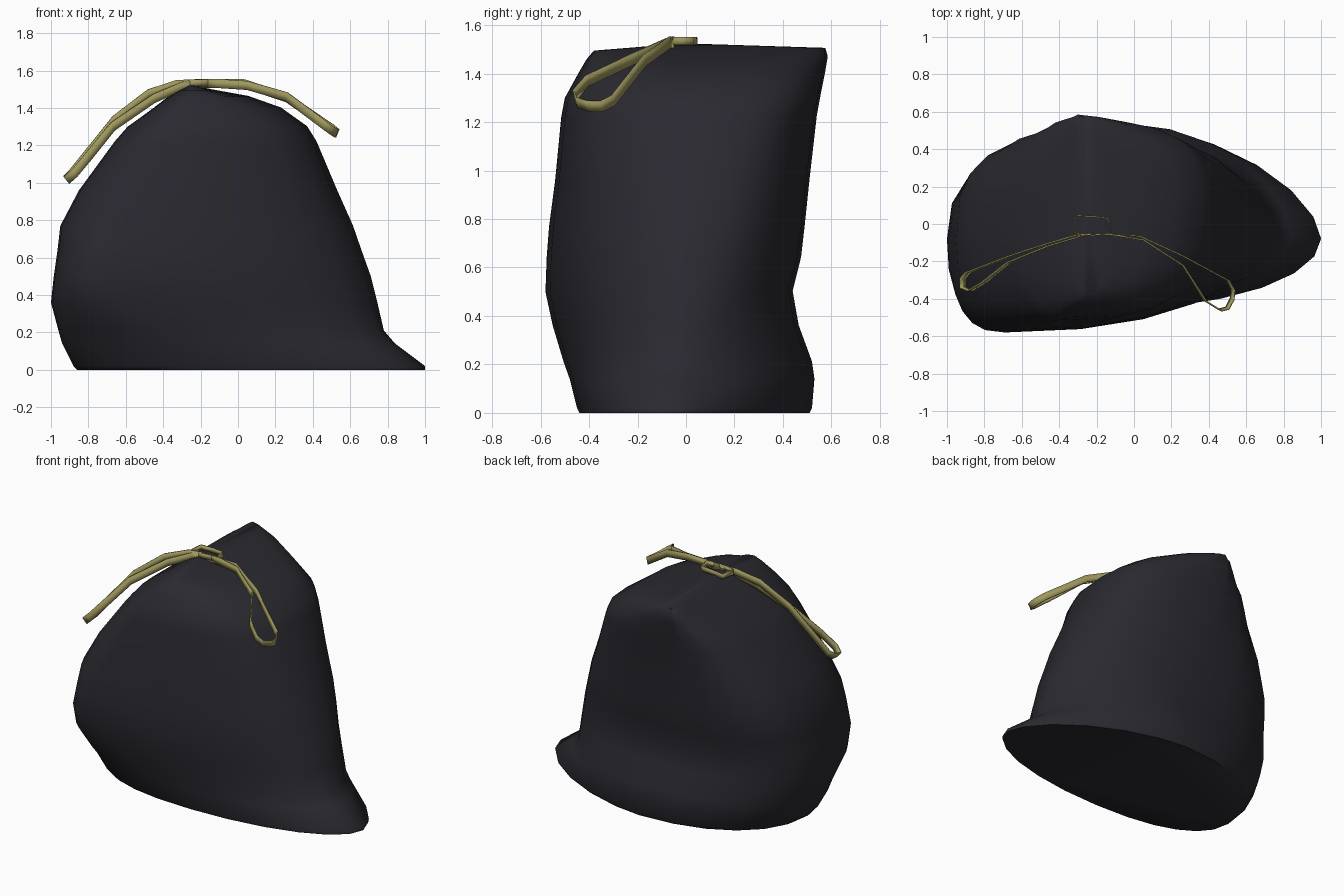
import bpy, bmesh, math
from mathutils import Vector


def material(name, rgb):
    m = bpy.data.materials.new(name)
    m.diffuse_color = (*rgb, 1)
    return m


BLACK = material("charcoal plastic", (0.022, 0.022, 0.029))
STRAP = material("olive yellow strap", (0.34, 0.31, 0.11))


def finish(bm, name, mat, angle):
    bmesh.ops.recalc_face_normals(bm, faces=bm.faces)
    me = bpy.data.meshes.new(name)
    bm.to_mesh(me)
    bm.free()
    ob = bpy.data.objects.new(name, me)
    bpy.context.collection.objects.link(ob)
    me.materials.append(mat)
    bpy.ops.object.select_all(action='DESELECT')
    ob.select_set(True)
    bpy.context.view_layer.objects.active = ob
    bpy.ops.object.shade_smooth_by_angle(angle=math.radians(angle))
    return ob


# Bag: slumped rings. z, left x, right x, front y, back y, x of front bulge, x of back bulge
RINGS = [
    (0.00, -0.86, 1.00, -0.44, 0.51, -0.05, 0.00),
    (0.02, -0.88, 1.00, -0.45, 0.52, -0.08, 0.00),
    (0.14, -0.94, 0.84, -0.48, 0.53, -0.25, 0.02),
    (0.21, -0.96, 0.78, -0.505, 0.52, -0.40, 0.02),
    (0.36, -1.00, 0.745, -0.55, 0.465, -0.63, 0.00),
    (0.50, -0.985, 0.71, -0.58, 0.44, -0.69, -0.05),
    (0.64, -0.965, 0.66, -0.575, 0.475, -0.67, -0.10),
    (0.77, -0.95, 0.615, -0.565, 0.49, -0.63, -0.15),
    (0.96, -0.85, 0.53, -0.54, 0.51, -0.55, -0.22),
    (1.22, -0.66, 0.42, -0.515, 0.54, -0.42, -0.28),
    (1.30, -0.59, 0.37, -0.50, 0.555, -0.38, -0.30),
    (1.40, -0.45, 0.23, -0.445, 0.575, -0.33, -0.30),
    (1.46, -0.37, 0.06, -0.41, 0.585, -0.28, -0.30),
    (1.495, -0.31, -0.14, -0.38, 0.575, -0.25, -0.29),
]
STEPS = 6  # segments per quarter
# corner roundness (1 = ellipse, smaller = boxier) at the floor, the belly and the top
ROUND = [(0.85, 0.75, 1.05), (1.0, 0.92, 0.65), (1.22, 1.0, 0.62), (0.92, 0.72, 0.62)]


def ring_points(z, xl, xr, yf, yb, xf, xb):
    t = z / 1.5
    left, front = (xl, -0.08), (xf, yf)
    right, back = (xr, -0.08 + 0.22 * t), (xb, yb)
    pts = []
    corners = [left, front, right, back]
    for q in range(4):
        a, b = corners[q], corners[(q + 1) % 4]
        lo, mid, hi = ROUND[q]
        k = lo + (mid - lo) * z / 0.5 if z < 0.5 else mid + (hi - mid) * (z - 0.5)
        if q == 2 and z > 1.35:  # roof falls straight to the back right shoulder
            k = 0.85
        for s in range(STEPS):
            ang = math.pi / 2 * s / STEPS
            c, d = math.cos(ang) ** k, math.sin(ang) ** k
            if q % 2 == 0:   # side point sweeping to front / back point
                x, y = b[0] + (a[0] - b[0]) * c, a[1] + (b[1] - a[1]) * d
            else:            # front / back point sweeping to side point
                x, y = a[0] + (b[0] - a[0]) * d, b[1] + (a[1] - b[1]) * c
            pts.append((x, y, z + 0.02 * max(0, y) * t))
    return pts


bm = bmesh.new()
rows = [[bm.verts.new(p) for p in ring_points(*r)] for r in RINGS]
n = STEPS * 4
for lo, hi in zip(rows, rows[1:]):
    for i in range(n):
        j = (i + 1) % n
        bm.faces.new((lo[i], lo[j], hi[j], hi[i]))
bm.faces.new(rows[0][::-1])
# gathered top ridge
tip = bm.verts.new((-0.25, -0.01, 1.525))
for i in range(n):
    bm.faces.new((rows[-1][i], rows[-1][(i + 1) % n], tip))
finish(bm, "bag_body", BLACK, 55)


# Drawstring: flat ribbons standing on edge, leaning outward as they hang lower
def ribbon(name, path, lean=(0, 0), half=0.024):
    bm = bmesh.new()
    low = min(p[2] for p in path)
    cols = []
    for p in path:
        f = min(1, (1.54 - p[2]) / (1.54 - low) * 1.3) if lean != (0, 0) else 0
        up = Vector((lean[0] * f, lean[1] * f, 1)).normalized() * half
        cols.append((bm.verts.new(Vector(p) - up), bm.verts.new(Vector(p) + up)))
    for a, b in zip(cols, cols[1:] + cols[:1]):
        bm.faces.new((a[0], b[0], b[1], a[1]))
    ob = finish(bm, name, STRAP, 30)
    mod = ob.modifiers.new("thickness", 'SOLIDIFY')
    mod.thickness = 0.008
    mod.offset = 0


ribbon("left_strap_loop", [
    (-0.22, -0.05, 1.53), (-0.33, -0.065, 1.525), (-0.48, -0.11, 1.475),
    (-0.66, -0.17, 1.335), (-0.89, -0.26, 1.045), (-0.915, -0.29, 1.02),
    (-0.915, -0.34, 1.015), (-0.875, -0.355, 1.05), (-0.80, -0.31, 1.14),
    (-0.67, -0.205, 1.30), (-0.45, -0.115, 1.45), (-0.30, -0.07, 1.515)], (-0.8, -0.1))
ribbon("right_strap_loop", [
    (-0.22, -0.05, 1.53), (0.03, -0.065, 1.53), (0.26, -0.17, 1.455),
    (0.50, -0.30, 1.29), (0.53, -0.35, 1.265), (0.525, -0.40, 1.265),
    (0.50, -0.45, 1.28), (0.46, -0.46, 1.31), (0.38, -0.41, 1.37),
    (0.26, -0.22, 1.46), (0.05, -0.085, 1.52), (-0.10, -0.06, 1.53)], (0.4, -0.2))
ribbon("knot_band", [
    (-0.32, -0.05, 1.53), (-0.22, -0.06, 1.535), (-0.12, -0.05, 1.535),
    (-0.14, 0.03, 1.535), (-0.22, 0.04, 1.535), (-0.31, 0.045, 1.53)], half=0.017)
